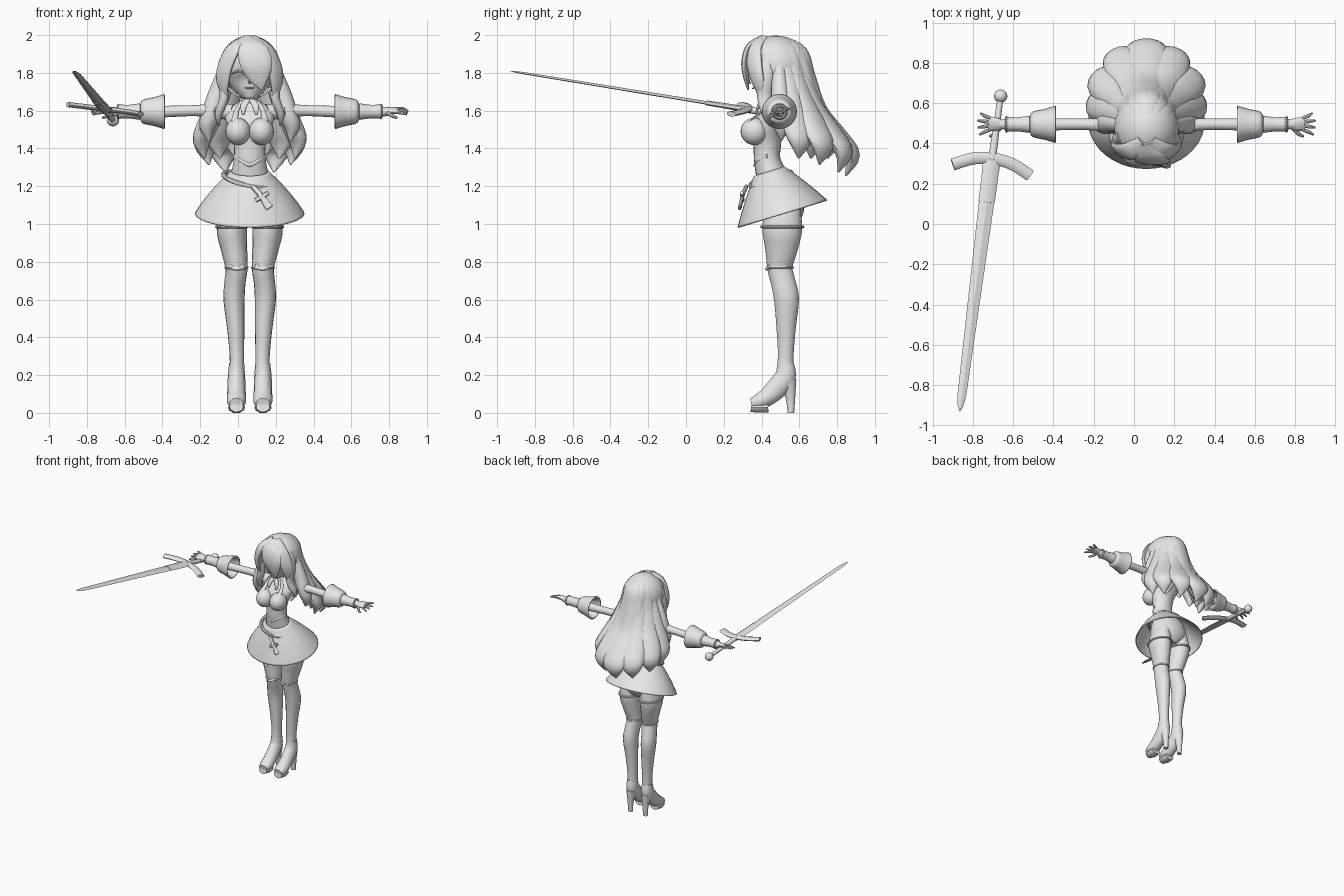
import bpy, bmesh, math
from mathutils import Vector, Matrix

cube = bpy.data.objects.get("Cube")
if cube:
    bpy.data.objects.remove(cube)

CENTRE = Matrix.Translation((0.062, 0, 0))   # body axis; the sword widens the left of the bounds
X, Y, Z = Vector((1, 0, 0)), Vector((0, 1, 0)), Vector((0, 0, 1))

grey = bpy.data.materials.new("light grey")
grey.use_nodes = True
grey.diffuse_color = (0.8, 0.8, 0.8, 1)
grey.node_tree.nodes["Principled BSDF"].inputs["Base Color"].default_value = grey.diffuse_color


def finish(ob, name, mirror=False, shell=0, angle=40):
    """Name, shade and place a part on the body axis, mirrored if it is one of a pair."""
    ob.name = ob.data.name = name
    ob.data.transform(ob.matrix_basis)
    ob.matrix_basis = CENTRE
    ob.data.materials.clear()
    ob.data.materials.append(grey)
    ob.data.shade_smooth()
    ob.data.set_sharp_from_angle(angle=math.radians(angle))
    if shell:
        mod = ob.modifiers.new("thickness", 'SOLIDIFY')
        mod.thickness = shell
    if mirror:
        ob.modifiers.new("pair", 'MIRROR').use_mirror_merge = False
    return ob


def smooth_path(stations, steps):
    """Catmull-Rom interpolation of position, width and thickness."""
    pts = [tuple(s) if len(s) == 5 else tuple(s) + (s[3],) for s in stations]
    out = []
    for i in range(len(pts) - 1):
        a, b, c, d = pts[max(i - 1, 0)], pts[i], pts[i + 1], pts[min(i + 2, len(pts) - 1)]
        for k in range(steps):
            t = k / steps
            out.append([q + t / 2 * (r - p + t * (2 * p - 5 * q + 4 * r - s + t * (3 * (q - r) + s - p)))
                        for p, q, r, s in zip(a, b, c, d)])
    return out + [list(pts[-1])]


def sweep(name, stations, side=X, sides=14, steps=4, caps=True, **options):
    """Elliptic section (width along side, then thickness) swept through x, y, z, w, t stations."""
    path = smooth_path(stations, steps)
    bm = bmesh.new()
    rings = []
    for i, p in enumerate(path):
        here = Vector(p[:3])
        along = (Vector(path[min(i + 1, len(path) - 1)][:3]) - Vector(path[max(i - 1, 0)][:3])).normalized()
        across = (Vector(side) - along * along.dot(Vector(side))).normalized()
        normal = along.cross(across)
        w, t = max(p[3], 0.001), max(p[4], 0.001)
        turns = [math.tau * k / sides for k in range(sides)]
        rings.append([bm.verts.new(here + across * w * math.cos(u) + normal * t * math.sin(u)) for u in turns])
    for low, high in zip(rings, rings[1:]):
        for k in range(sides):
            n = (k + 1) % sides
            bm.faces.new((low[k], low[n], high[n], high[k]))
    if caps:
        bm.faces.new(rings[0])
        bm.faces.new(rings[-1])
    bmesh.ops.recalc_face_normals(bm, faces=bm.faces)
    mesh = bpy.data.meshes.new(name)
    bm.to_mesh(mesh)
    bm.free()
    ob = bpy.data.objects.new(name, mesh)
    bpy.context.collection.objects.link(ob)
    return finish(ob, name, **options)


def ball(name, loc, size, **options):
    bpy.ops.mesh.primitive_uv_sphere_add(segments=24, ring_count=16, location=loc)
    ob = bpy.context.object
    ob.scale = size
    return finish(ob, name, **options)


def ring(name, loc, rx, ry, minor, turn=(0, 0, 0), **options):
    bpy.ops.mesh.primitive_torus_add(major_radius=rx, minor_radius=minor, major_segments=28,
                                     minor_segments=8, location=loc, rotation=turn)
    ob = bpy.context.object
    ob.scale = (1, ry / rx, 1)
    return finish(ob, name, **options)


# Torso, from hips to neck
sweep("torso", [(0, .51, 1.0, .06, .07), (0, .51, 1.06, .15, .115), (0, .495, 1.15, .15, .12),
                (0, .455, 1.25, .105, .085), (0, .43, 1.34, .085, .07), (0, .43, 1.42, .085, .073),
                (0, .43, 1.5, .11, .08), (0, .455, 1.57, .13, .062), (0, .465, 1.625, .09, .05),
                (0, .46, 1.66, .042, .042), (0, .455, 1.73, .04, .04)], sides=24)
ball("bust", (.062, .362, 1.49), (.066, .073, .072), mirror=True)
sweep("bust_strap", [(.08, .33, 1.54, .02, .006), (.07, .40, 1.6, .012, .006), (.04, .43, 1.65, .01, .006)],
      mirror=True)
sweep("bodice_hem", [(0, .362, 1.31, .01, .005), (.055, .378, 1.34, .01, .005), (.085, .43, 1.36, .01, .005)],
      side=Z, sides=8, mirror=True)
ring("choker", (0, .458, 1.675), .043, .043, .01)
sweep("collar_ribbon", [(0, .405, 1.665, .01, .008), (.03, .385, 1.63, .018, .008), (.035, .37, 1.58, .006, .005)],
      mirror=True)

# Tilted flared skirt with belt and hanging cross
sweep("skirt", [(0, .44, 1.28, .098, .085), (0, .465, 1.2, .178, .148), (0, .49, 1.12, .245, .205),
                (0, .51, 1.055, .29, .248)], sides=40, caps=False, shell=.008)
ring("belt", (0, .452, 1.235), .142, .115, .013, turn=(.28, .2, 0))
sweep("cross_long", [(.015, .32, 1.2, .014, .01), (.06, .3, 1.15, .016, .01), (.105, .285, 1.085, .022, .01)],
      sides=8)
sweep("cross_bar", [(.03, .3, 1.125, .012, .01), (.1, .295, 1.165, .012, .01)], side=Z, sides=8)

# Legs, stocking bands and heeled platform boots
sweep("leg", [(.085, .51, 1.12, .06, .09), (.095, .51, .98, .08, .107), (.083, .505, .87, .07, .088),
              (.07, .497, .77, .059, .068), (.078, .515, .69, .056, .066), (.083, .532, .6, .056, .067),
              (.074, .53, .45, .046, .052), (.068, .528, .3, .038, .042), (.069, .525, .2, .04, .05)],
      sides=18, mirror=True)
ring("stocking_band", (.095, .51, .985), .08, .107, .008, mirror=True)
ring("knee_band", (.07, .497, .77), .058, .068, .006, mirror=True)
sweep("knee_bow", [(.03, .445, .775, .016, .007), (.068, .428, .762, .008, .009), (.106, .445, .775, .016, .007)],
      side=Z, mirror=True)
sweep("boot", [(.069, .528, .26, .04, .045), (.07, .525, .19, .046, .058), (.07, .48, .13, .048, .058),
               (.07, .43, .085, .05, .05), (.07, .385, .06, .05, .042), (.07, .345, .05, .036, .028)],
      mirror=True)
sweep("boot_sole", [(.07, .435, .03, .04, .028), (.07, .385, .028, .046, .028), (.07, .345, .032, .036, .028)],
      sides=10, mirror=True)
sweep("boot_heel", [(.07, .54, .17, .04, .046), (.07, .553, .08, .023, .026), (.07, .555, 0, .02, .018)],
      mirror=True)

# Arms, cuffs and gloves
sweep("arm", [(.09, .47, 1.59, .045), (.18, .49, 1.6, .038), (.3, .495, 1.6, .029), (.46, .495, 1.595, .031),
              (.6, .495, 1.595, .036), (.74, .495, 1.595, .022)], side=Z, mirror=True)
ring("arm_band", (.185, .49, 1.6), .038, .038, .007, turn=(0, math.pi / 2, 0), mirror=True)
sweep("cuff", [(.452, .495, 1.595, .093), (.505, .495, 1.595, .077), (.565, .495, 1.595, .063),
               (.58, .495, 1.595, .038)], side=Z, sides=20, caps=False, shell=.012, mirror=True)
sweep("glove", [(.58, .495, 1.595, .044), (.64, .495, 1.595, .036), (.69, .495, 1.595, .037),
                (.7, .495, 1.595, .03)], side=Z, mirror=True)
ring("wrist_band", (.695, .495, 1.595), .034, .034, .007, turn=(0, math.pi / 2, 0), mirror=True)
sweep("palm", [(.71, .495, 1.595, .022, .02), (.745, .495, 1.6, .034, .018), (.785, .497, 1.6, .036, .014)],
      side=Y + Z * .3, mirror=True)
for i, reach in enumerate((.045, .06, .058, .05)):
    spread = (1.5 - i) * .019
    sweep("finger_%d" % (i + 1), [(.775, .497 + spread, 1.6 + spread * .3, .009),
                                  (.78 + reach / 2, .497 + spread * 1.4, 1.6 + spread * .4, .009),
                                  (.78 + reach, .497 + spread * 1.9, 1.594 + spread * .5, .005)],
          sides=8, side=Y, mirror=True)
sweep("thumb", [(.73, .475, 1.588, .012), (.755, .448, 1.572, .01), (.78, .435, 1.562, .006)],
      side=Z, sides=8, mirror=True)

# Head and face
sweep("head", [(0, .39, 1.665, .015, .015), (0, .41, 1.69, .055, .055), (0, .445, 1.75, .11, .108),
               (0, .46, 1.83, .14, .138), (0, .47, 1.92, .115, .12), (0, .47, 1.98, .03, .03)], sides=24)
sweep("nose", [(0, .338, 1.775, .004), (0, .331, 1.755, .008), (0, .345, 1.745, .004)], sides=8)
sweep("mouth", [(-.025, .362, 1.722, .003), (0, .352, 1.718, .004), (.025, .362, 1.722, .003)], side=Z, sides=6)
sweep("eyelash", [(.03, .332, 1.795, .004), (.06, .336, 1.81, .006), (.095, .36, 1.795, .004)],
      side=Z, sides=6, mirror=True)

# Hair cap, open at the face
cap = ball("hair_cap", (0, .475, 1.83), (.162, .175, .168), shell=.01)
bm = bmesh.new()
bm.from_mesh(cap.data)
face = [f for f in bm.faces if f.calc_center_median().z < 1.91 - max(0, f.calc_center_median().y - .38) * 2
        and f.calc_center_median().y < .47]
bmesh.ops.delete(bm, geom=face, context='FACES')
bm.to_mesh(cap.data)
bm.free()

# Fringe and locks framing the face
sweep("fringe", [(-.01, .4, 1.985, .03, .015), (.01, .335, 1.935, .075, .02), (.035, .312, 1.85, .085, .02),
                 (.05, .32, 1.77, .055, .015), (.065, .33, 1.71, .004)])
sweep("side_fringe", [(.02, .41, 1.985, .03, .015), (.085, .36, 1.93, .05, .02), (.132, .365, 1.83, .05, .022),
                      (.142, .385, 1.74, .04, .02), (.125, .395, 1.66, .004)], side=Y + X, mirror=True)
sweep("front_lock", [(.12, .44, 1.9, .035, .025), (.145, .425, 1.78, .04, .025), (.135, .415, 1.67, .038, .025),
                     (.165, .43, 1.58, .025, .02), (.16, .46, 1.52, .003)], side=Y, mirror=True)


def strand(name, degrees, reach, drop, width=1, **options):
    """Long back strand fanned around the crown; reach and drop scale its flare and length."""
    a = math.radians(degrees)
    profile = [(.04, 1.965, .045, .03), (.135, 1.91, .07, .035), (.17, 1.78, .078, .042), (.225, 1.6, .095, .05),
               (.335, 1.46, .115, .05), (.405, 1.36, .09, .042), (.37, 1.255, .005, .005)]
    stations = []
    for d, z, w, t in profile:
        if z < 1.7:
            d = .15 + (d - .15) * reach
        else:
            d *= 1 - .27 * math.sin(a)
        stations.append((d * math.sin(a), .475 + d * math.cos(a), 1.91 - (1.91 - z) * drop, w * width, t))
    sweep(name, stations, side=(math.cos(a), -math.sin(a), 0), **options)


strand("back_strand_centre", 0, 1, 1)
for label, degrees, reach, drop, width in (("inner", 21, .93, .97, .85), ("middle", 43, .75, .91, .8),
                                           ("outer", 63, .53, .86, .72), ("front", 82, .3, .72, .5)):
    strand("back_strand_" + label, degrees, reach, drop, width, mirror=True)
for label, degrees, reach in (("inner", 14, .6), ("outer", 40, .42)):
    strand("under_strand_" + label, degrees, reach, .86, .85, mirror=True)

# Sword held in the right hand
GUARD, TIP, POMMEL = (Vector(v) - CENTRE.translation for v in
                      ((-.705, .32, 1.607), (-.865, -.93, 1.81), (-.662, .635, 1.55)))
FLAT = (1, -.15, -.15)


def on_blade(f, w, t):
    return (*GUARD.lerp(TIP, f), w, t)


sweep("blade", [on_blade(0, .042, .009), on_blade(.2, .038, .009), on_blade(.94, .022, .006),
                on_blade(.98, .014, .004), on_blade(1, .001, .001)], side=FLAT, sides=4, steps=1, angle=20)
sweep("blade_collar", [on_blade(-.02, .046, .014), on_blade(.06, .042, .013), on_blade(.17, .041, .011)],
      side=FLAT, sides=6, steps=1)
sweep("grip", [(*GUARD, .02, .018), (*GUARD.lerp(POMMEL, .5), .017, .016), (*POMMEL, .015, .015)], side=FLAT)
ball("pommel", POMMEL, (.033, .033, .033))
guard = [(-.9, .295, 1.632), (-.8, .325, 1.62), (-.7, .325, 1.607), (-.6, .295, 1.595), (-.515, .24, 1.582)]
sweep("crossguard", [(x - CENTRE.translation.x, y, z, .03, .014) for x, y, z in guard], side=Y, sides=8)
